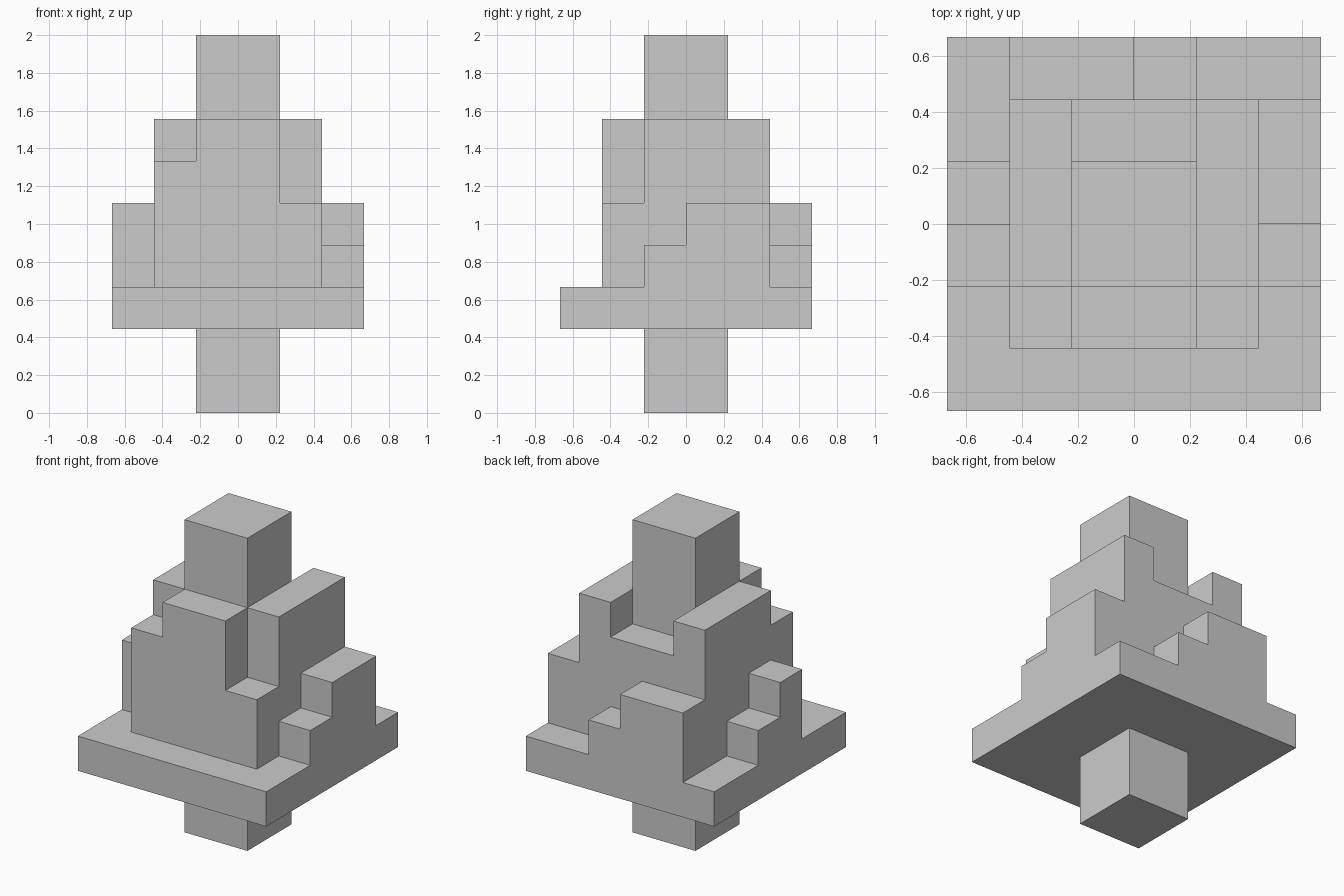
import bpy
import bmesh
from mathutils import Vector

if "Cube" in bpy.data.objects:
    bpy.data.objects.remove(bpy.data.objects["Cube"])

U = 2 / 9  # size of one block

# Top height of every foliage column in blocks; rows run front to back, columns left to right
HEIGHTS = ["333333",
           "367753",
           "579974",
           "479975",
           "376675",
           "355433"]

# Fill the block grid, naming the part each block belongs to
blocks = {}
for j, row in enumerate(HEIGHTS):
    for i, top in enumerate(row):
        ring = min(i, j, 5 - i, 5 - j)
        for k in range(2, int(top)):
            if k == 2:
                part = "base_tier"
            elif ring == 0:
                part = "outer_foliage"
            elif k < 7:
                part = "inner_foliage"
            else:
                part = "top_block"
            blocks[i, j, k] = part
        if ring == 2:
            for k in range(2):
                blocks[i, j, k] = "trunk"


def build_part(name):
    """Mesh the exposed block faces of one part."""
    bm = bmesh.new()
    for cell, part in blocks.items():
        if part != name:
            continue
        centre = Vector(cell) + Vector((-2.5, -2.5, 0.5))
        for axis in range(3):
            for sign in (-1, 1):
                near = list(cell)
                near[axis] += sign
                if tuple(near) in blocks:
                    continue
                n, a, b = Vector(), Vector(), Vector()
                n[axis] = sign / 2
                a[(axis + 1) % 3] = 0.5
                b[(axis + 2) % 3] = sign * 0.5
                corners = (-a - b, a - b, a + b, -a + b)
                bm.faces.new([bm.verts.new((centre + n + c) * U) for c in corners])
    bmesh.ops.remove_doubles(bm, verts=bm.verts[:], dist=1e-4)
    mesh = bpy.data.meshes.new(name)
    bm.to_mesh(mesh)
    bm.free()
    bpy.context.collection.objects.link(bpy.data.objects.new(name, mesh))


for part_name in ("trunk", "base_tier", "outer_foliage", "inner_foliage", "top_block"):
    build_part(part_name)
